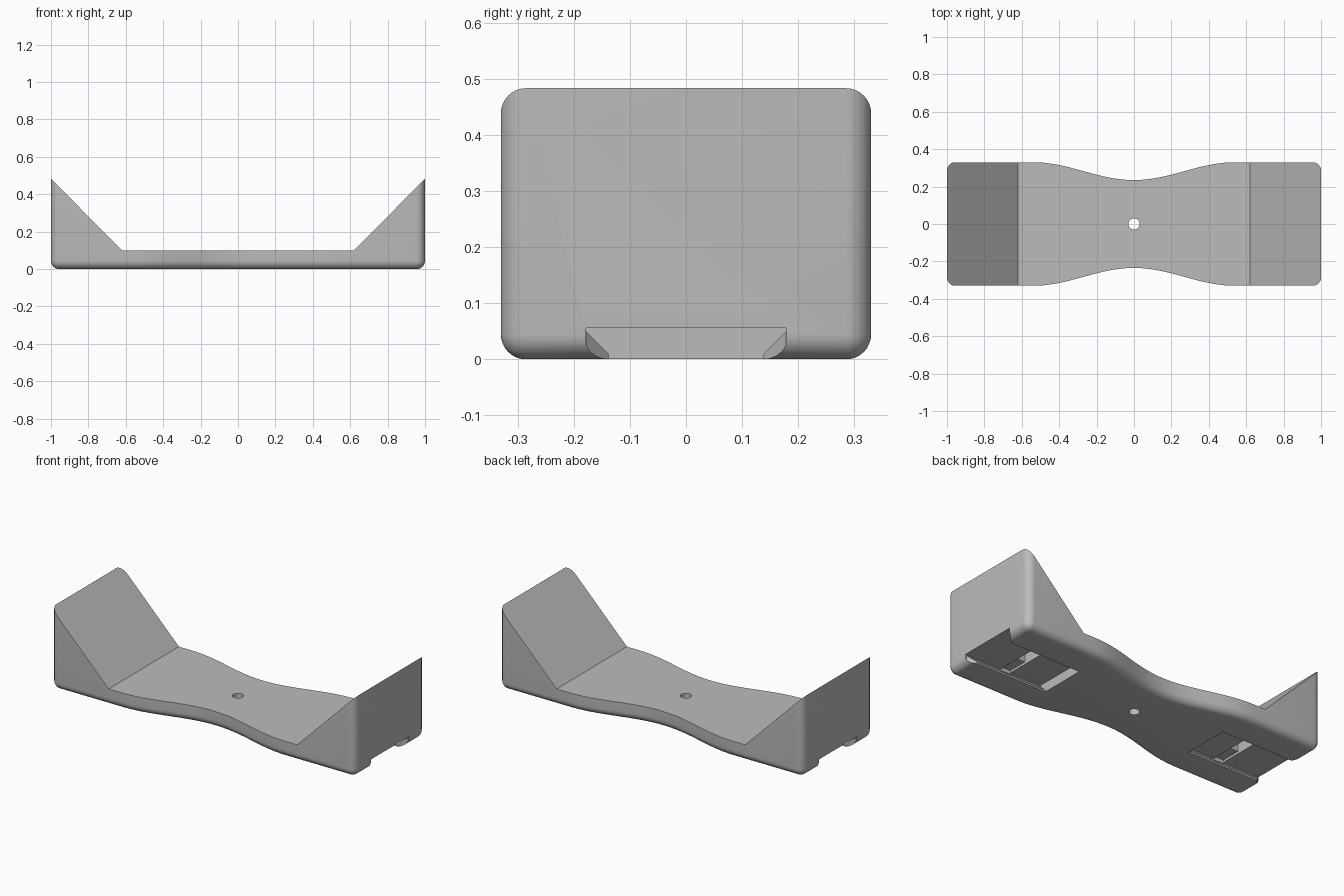
import bpy, bmesh, math

if "Cube" in bpy.data.objects:
    bpy.data.objects.remove(bpy.data.objects["Cube"], do_unlink=True)

HALF_W, WAIST, RADIUS = 0.33, 0.235, 0.045
DECK, FOLD, SLOPE = 0.10, 0.62, 1.008
SLOT_TOP = 0.056

grey = bpy.data.materials.new("plain grey")
grey.use_nodes = True
grey.diffuse_color = (0.5, 0.5, 0.5, 1)
grey.node_tree.nodes["Principled BSDF"].inputs["Base Color"].default_value = (0.5, 0.5, 0.5, 1)


def make_object(name, bm):
    bmesh.ops.recalc_face_normals(bm, faces=bm.faces)
    mesh = bpy.data.meshes.new(name)
    bm.to_mesh(mesh)
    bm.free()
    mesh.materials.append(grey)
    obj = bpy.data.objects.new(name, mesh)
    bpy.context.collection.objects.link(obj)
    return obj


def prism(name, points, start, end, place):
    """Extrude a 2D profile from start to end; place maps (a, b, depth) to xyz."""
    bm = bmesh.new()
    rings = [[bm.verts.new(place(a, b, d)) for a, b in points] for d in (start, end)]
    n = len(points)
    for ring in rings:
        bm.faces.new(ring)
    for i in range(n):
        j = (i + 1) % n
        bm.faces.new((rings[0][i], rings[0][j], rings[1][j], rings[1][i]))
    obj = make_object(name, bm)
    obj.hide_render = True
    return obj


def mirrored(points):
    """Mirror a half profile across its first axis."""
    return points + [(-a, b) for a, b in reversed(points)]


def top_height(x):
    return DECK + max(0, abs(x) - FOLD) * SLOPE


# Plan outline: quarter with position and outward normal, then mirrored round
def quarter_outline():
    pts, span, depth = [], 0.54, HALF_W - WAIST
    for i in range(25):
        x = span * i / 24
        slope = depth / 2 * math.pi / span * math.sin(math.pi * x / span)
        length = math.hypot(slope, 1)
        y = WAIST + depth / 2 * (1 - math.cos(math.pi * x / span))
        pts.append((x, y, -slope / length, 1 / length))
    pts.append((FOLD, HALF_W, 0, 1))
    for i in range(11):
        a = math.pi / 2 * (1 - i / 10)
        c, s = math.cos(a), math.sin(a)
        pts.append((1 - RADIUS + RADIUS * c, HALF_W - RADIUS + RADIUS * s, c, s))
    return pts


quarter = quarter_outline()
right_half = quarter + [(x, -y, nx, -ny) for x, y, nx, ny in reversed(quarter)]
outline = right_half + [(-x, y, -nx, ny) for x, y, nx, ny in right_half[-2:0:-1]]

# Body: rounded underside, straight walls, folded top
bm = bmesh.new()
rings = []
STEPS = 8
for k in range(STEPS + 1):
    a = math.pi / 2 * k / STEPS
    inset = (RADIUS - 0.001) * (1 - math.sin(a))
    z = RADIUS * (1 - math.cos(a))
    rings.append([bm.verts.new((x - nx * inset, y - ny * inset, z)) for x, y, nx, ny in outline])
rings.append([bm.verts.new((x, y, top_height(x))) for x, y, nx, ny in outline])
for low, high in zip(rings, rings[1:]):
    for i in range(len(outline)):
        j = (i + 1) % len(outline)
        bm.faces.new((low[i], low[j], high[j], high[i]))
bm.faces.new(rings[0])
top = rings[-1]
for test in (lambda x: x >= FOLD - 1e-5, lambda x: abs(x) <= FOLD + 1e-5, lambda x: x <= -FOLD + 1e-5):
    bm.faces.new([v for v in top if test(v.co.x)])
body = make_object("cradle_body", bm)

# Cutters: centre hole, dovetail slots with flared mouths, latch grooves and pockets
cutters = []
hole = [(0.03 * math.cos(math.tau * i / 32), 0.03 * math.sin(math.tau * i / 32)) for i in range(32)]
cutters.append(prism("centre_hole", hole, -0.1, 0.3, lambda a, b, d: (a, b, d)))
dovetail = mirrored([(0.138, -0.02), (0.138, 0.01), (0.178, 0.05), (0.178, SLOT_TOP)])
mouth = mirrored([(0.178, 1.1), (0.178, 0.995), (0.138, 0.955)])
groove = mirrored([(0.178, 0.695), (0.178, 0.76)])
pocket = mirrored([(0.06, 0.695), (0.06, 0.76)])
for side, s in (("left", 1), ("right", -1)):
    def flat(a, b, d, s=s):
        return (s * b, a, d)
    cutters.append(prism(side + "_dovetail", dovetail, 0.49, 1.1, lambda a, b, d, s=s: (s * d, a, b)))
    cutters.append(prism(side + "_mouth", mouth, -0.02, 0.05, flat))
    cutters.append(prism(side + "_groove", groove, 0.04, 0.07, flat))
    cutters.append(prism(side + "_pocket", pocket, 0.05, 0.13, flat))

bpy.context.view_layer.objects.active = body
body.select_set(True)
for cutter in cutters:
    mod = body.modifiers.new(cutter.name, "BOOLEAN")
    mod.operation, mod.solver, mod.object = "DIFFERENCE", "EXACT", cutter
    bpy.ops.object.modifier_apply(modifier=mod.name)
    bpy.data.objects.remove(cutter, do_unlink=True)
bpy.ops.object.shade_smooth_by_angle(angle=math.radians(30))
